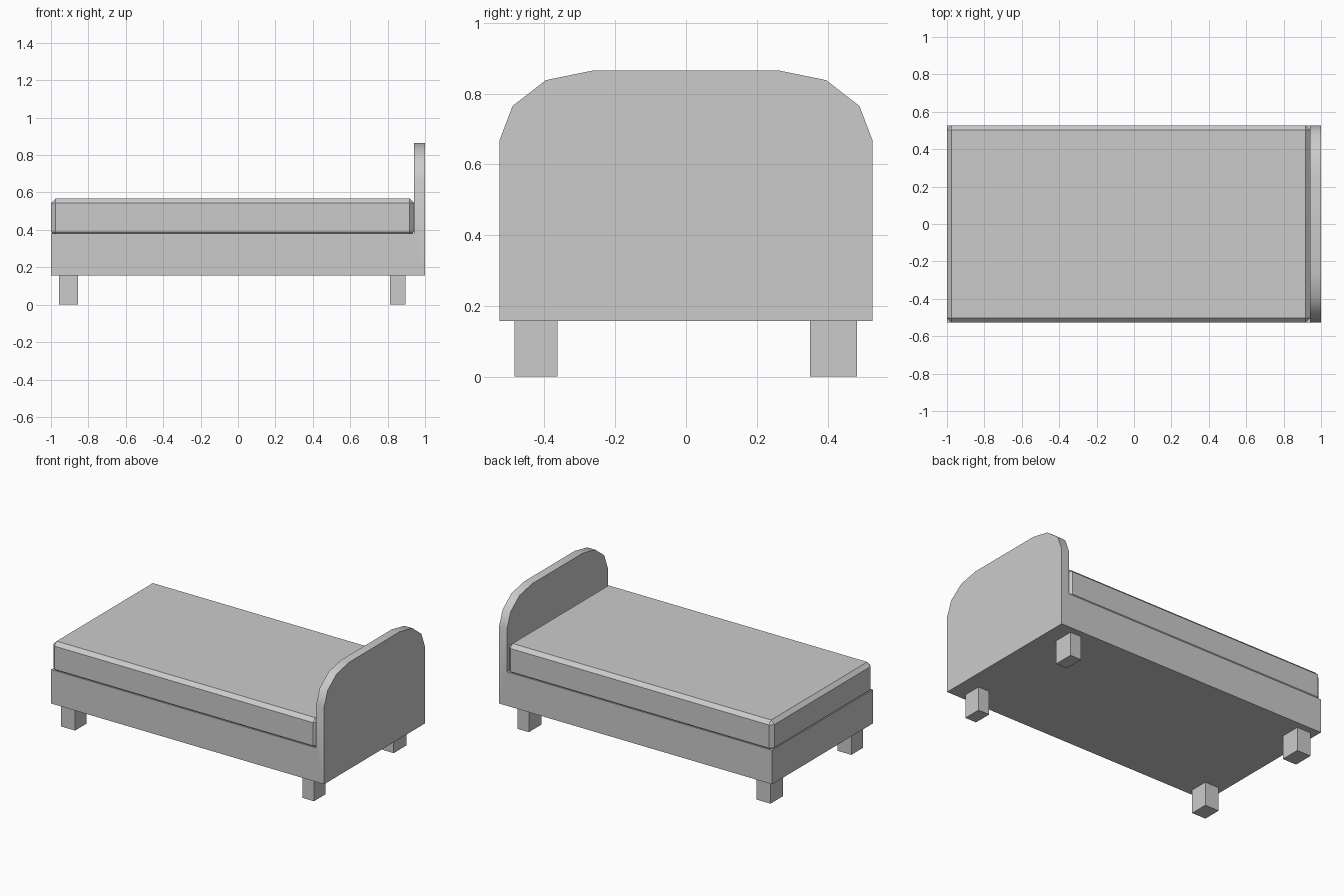
import bpy, bmesh, math

if "Cube" in bpy.data.objects:
    bpy.data.objects.remove(bpy.data.objects["Cube"])


def finish(name, bm):
    bmesh.ops.recalc_face_normals(bm, faces=bm.faces)
    mesh = bpy.data.meshes.new(name)
    bm.to_mesh(mesh)
    bm.free()
    obj = bpy.data.objects.new(name, mesh)
    bpy.context.collection.objects.link(obj)
    return obj


def box(name, lo, hi, chamfer=0):
    bm = bmesh.new()
    bmesh.ops.create_cube(bm, size=1)
    for v in bm.verts:
        v.co = [(a + b) / 2 + c * (b - a) for a, b, c in zip(lo, hi, v.co)]
    if chamfer:
        bmesh.ops.bevel(bm, geom=bm.edges[:], offset=chamfer, segments=1, affect='EDGES')
    return finish(name, bm)


def extrude_x(bm, face, dx):
    new = bmesh.ops.extrude_face_region(bm, geom=[face])
    verts = [g for g in new["geom"] if isinstance(g, bmesh.types.BMVert)]
    bmesh.ops.translate(bm, verts=verts, vec=(dx, 0, 0))


# Bed base and arched headboard, one continuous body
W, Z0, Z1, XH = 0.527, 0.157, 0.382, 0.942
arch = [(W, Z1), (W, 0.668), (0.49, 0.765), (0.396, 0.838), (0.264, 0.865)]
upper = arch + [(-y, z) for y, z in reversed(arch)]
bm = bmesh.new()
top = [bm.verts.new((1, y, z)) for y, z in upper]
low = [bm.verts.new((1, y, Z0)) for y in (-W, W)]
outer = bm.faces.new(top + low)
extrude_x(bm, outer, XH - 1)
# split the inner headboard face at base height and pull the base out of it
inner = min(bm.faces, key=lambda f: f.calc_center_median().x)
ends = [v for v in inner.verts if abs(v.co.z - Z1) < 1e-4]
bmesh.ops.connect_verts(bm, verts=ends)
foot = min((f for f in bm.faces if all(abs(v.co.x - XH) < 1e-4 for v in f.verts)),
           key=lambda f: f.calc_center_median().z)
extrude_x(bm, foot, -1 - XH)
# drop the leftover face inside the body if the extrusion kept it
bmesh.ops.delete(bm, geom=[f for f in bm.faces if all(
    abs(v.co.x - XH) < 1e-4 and v.co.z < Z1 + 1e-4 for v in f.verts)], context='FACES_ONLY')
bmesh.ops.recalc_face_normals(bm, faces=bm.faces)
bmesh.ops.dissolve_limit(bm, angle_limit=0.01, verts=bm.verts, edges=bm.edges)
body = finish("bed_base_and_headboard", bm)
bpy.context.view_layer.objects.active = body
body.select_set(True)
bpy.ops.object.shade_smooth_by_angle(angle=math.radians(35))

# Chamfered mattress, slightly sunk into the base
box("mattress", (-1, -W, 0.366), (XH, W, 0.567), 0.024)

# Four legs, the headboard pair slimmer
for end, x0, x1 in (("foot", -0.957, -0.855), ("head", 0.813, 0.895)):
    for side, y0, y1 in (("front", -0.484, -0.363), ("back", 0.35, 0.483)):
        box(f"{end}_{side}_leg", (x0, y0, 0), (x1, y1, Z0 + 0.002))
